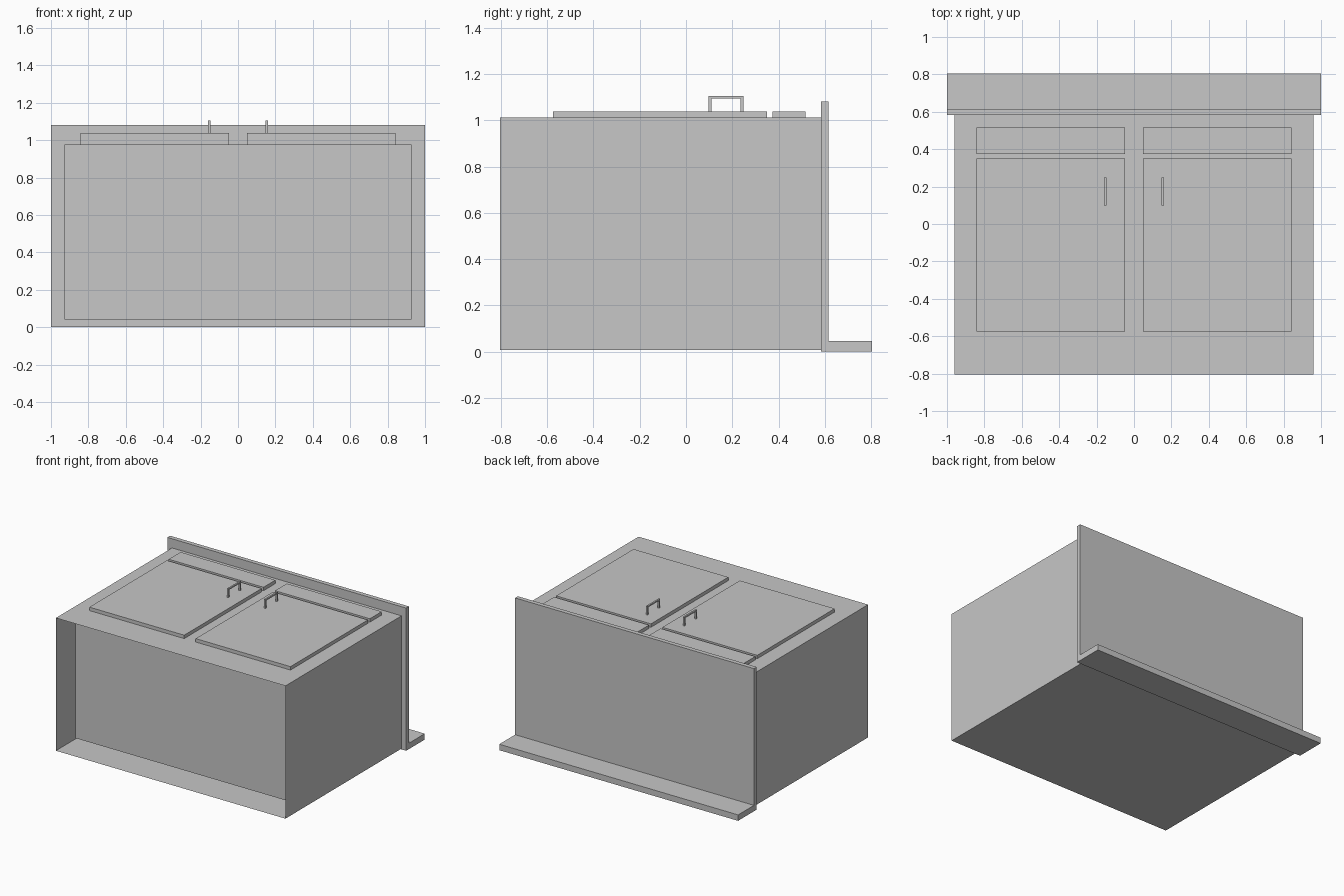
import bpy
import bmesh

if "Cube" in bpy.data.objects:
    bpy.data.objects.remove(bpy.data.objects["Cube"])

grey = bpy.data.materials.new("light grey")
grey.diffuse_color = (0.57, 0.57, 0.57, 1.0)
grey.use_nodes = True
grey.node_tree.nodes["Principled BSDF"].inputs["Base Color"].default_value = grey.diffuse_color


def box(name, x, y, z, open_axis_y=False):
    """Box from (min, max) ranges; optionally a thin shell open at front and back."""
    bm = bmesh.new()
    bmesh.ops.create_cube(bm, size=1.0)
    for v in bm.verts:
        v.co = [r[0] if c < 0 else r[1] for c, r in zip(v.co, (x, y, z))]
    if open_axis_y:
        bm.normal_update()
        ends = [f for f in bm.faces if abs(f.normal.y) > 0.9]
        bmesh.ops.delete(bm, geom=ends, context='FACES_ONLY')
    mesh = bpy.data.meshes.new(name)
    bm.to_mesh(mesh)
    bm.free()
    mesh.materials.append(grey)
    obj = bpy.data.objects.new(name, mesh)
    bpy.context.collection.objects.link(obj)
    return obj


def mirrored(side, a, b):
    return tuple(sorted((side * a, side * b)))


# Cabinet lying on its back: sheet-thin outer skin and an inset inner carcass
box("cabinet_skin", (-0.961, 0.961), (-0.805, 0.584), (0.006, 1.011), True)
box("inner_carcass", (-0.928, 0.928), (-0.62, 0.584), (0.04, 0.976))

# Countertop slab and its backsplash
box("countertop", (-1.0, 1.0), (0.583, 0.616), (0.0, 1.08))
box("backsplash", (-1.0, 1.0), (0.616, 0.805), (0.0, 0.045))

for side, label in ((-1, "left"), (1, "right")):
    # Door and drawer front
    span = mirrored(side, 0.048, 0.842)
    box(label + "_door", span, (-0.575, 0.351), (0.976, 1.037))
    box(label + "_drawer_front", span, (0.374, 0.516), (0.976, 1.037))

    # Handle made of a bar on two posts
    hx = mirrored(side, 0.148, 0.160)
    box(label + "_handle_bar", hx, (0.098, 0.248), (1.093, 1.104))
    for n, y0 in enumerate((0.098, 0.236)):
        box(f"{label}_handle_post_{n + 1}", hx, (y0, y0 + 0.012), (1.037, 1.093))
